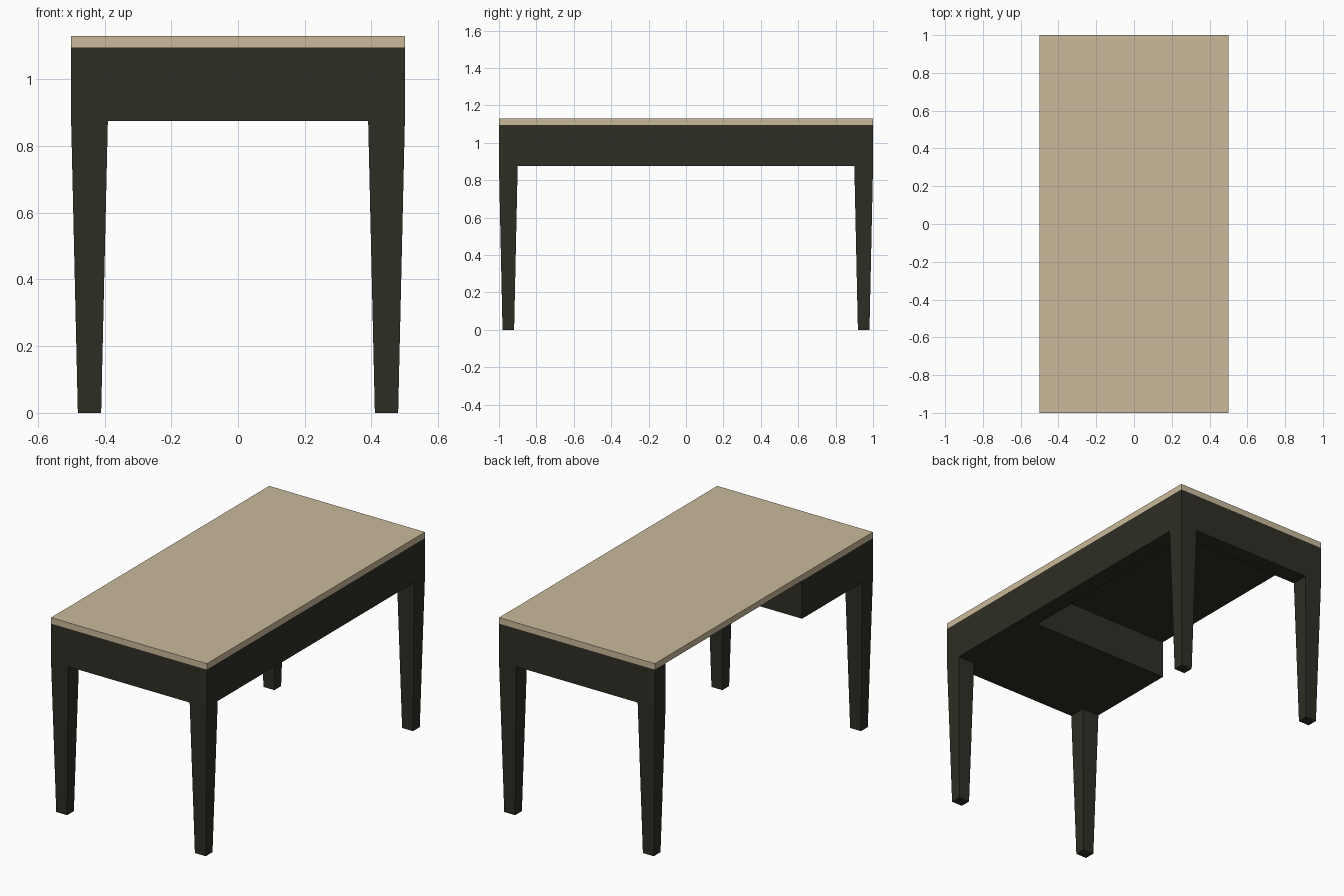
import bpy, bmesh

if "Cube" in bpy.data.objects:
    bpy.data.objects.remove(bpy.data.objects["Cube"])


def material(name, rgb):
    m = bpy.data.materials.new(name)
    m.diffuse_color = (*rgb, 1.0)
    m.use_nodes = True
    m.node_tree.nodes["Principled BSDF"].inputs["Base Color"].default_value = m.diffuse_color
    return m


tan = material("tan wood", (0.59, 0.49, 0.325))
dark = material("dark wood", (0.028, 0.027, 0.018))

TOP, UNDER, APRON = 1.13, 1.095, 0.875


def box(name, lo, hi, *mats):
    """Axis-aligned box between two corners."""
    bm = bmesh.new()
    bmesh.ops.create_cube(bm, size=1)
    for v in bm.verts:
        v.co = [lo[i] if v.co[i] < 0 else hi[i] for i in range(3)]
    bm.normal_update()
    me = bpy.data.meshes.new(name)
    bm.to_mesh(me)
    bm.free()
    for m in mats:
        me.materials.append(m)
    ob = bpy.data.objects.new(name, me)
    bpy.context.collection.objects.link(ob)
    return ob


# Tabletop: tan board with a dark underside
top = box("tabletop", (-0.5, -1, UNDER), (0.5, 1, TOP), tan, dark)
for p in top.data.polygons:
    p.material_index = 1 if p.normal.z < -0.5 else 0

# Aprons on the long right side and the back; the left side stays open
box("side_apron", (0.4, -1, APRON), (0.5, 1, UNDER), dark)
box("back_apron", (-0.5, 0.9, APRON), (0.4, 1, UNDER), dark)

# Drawer box filling the front end
box("drawer_box", (-0.5, -1, APRON), (0.4, -0.35, UNDER), dark)

# Four tapered legs
for sx, xname in ((-1, "left"), (1, "right")):
    for sy, yname in ((-1, "front"), (1, "back")):
        xs, ys = sorted((sx * 0.39, sx * 0.5)), sorted((sy * 0.9, sy * 1.0))
        leg = box(f"{yname}_{xname}_leg", (xs[0], ys[0], 0), (xs[1], ys[1], APRON), dark)
        cx, cy = sum(xs) / 2, sum(ys) / 2
        for v in leg.data.vertices:
            if v.co.z < 0.1:
                v.co.x = cx + (v.co.x - cx) * 0.635
                v.co.y = cy + (v.co.y - cy) * 0.62
